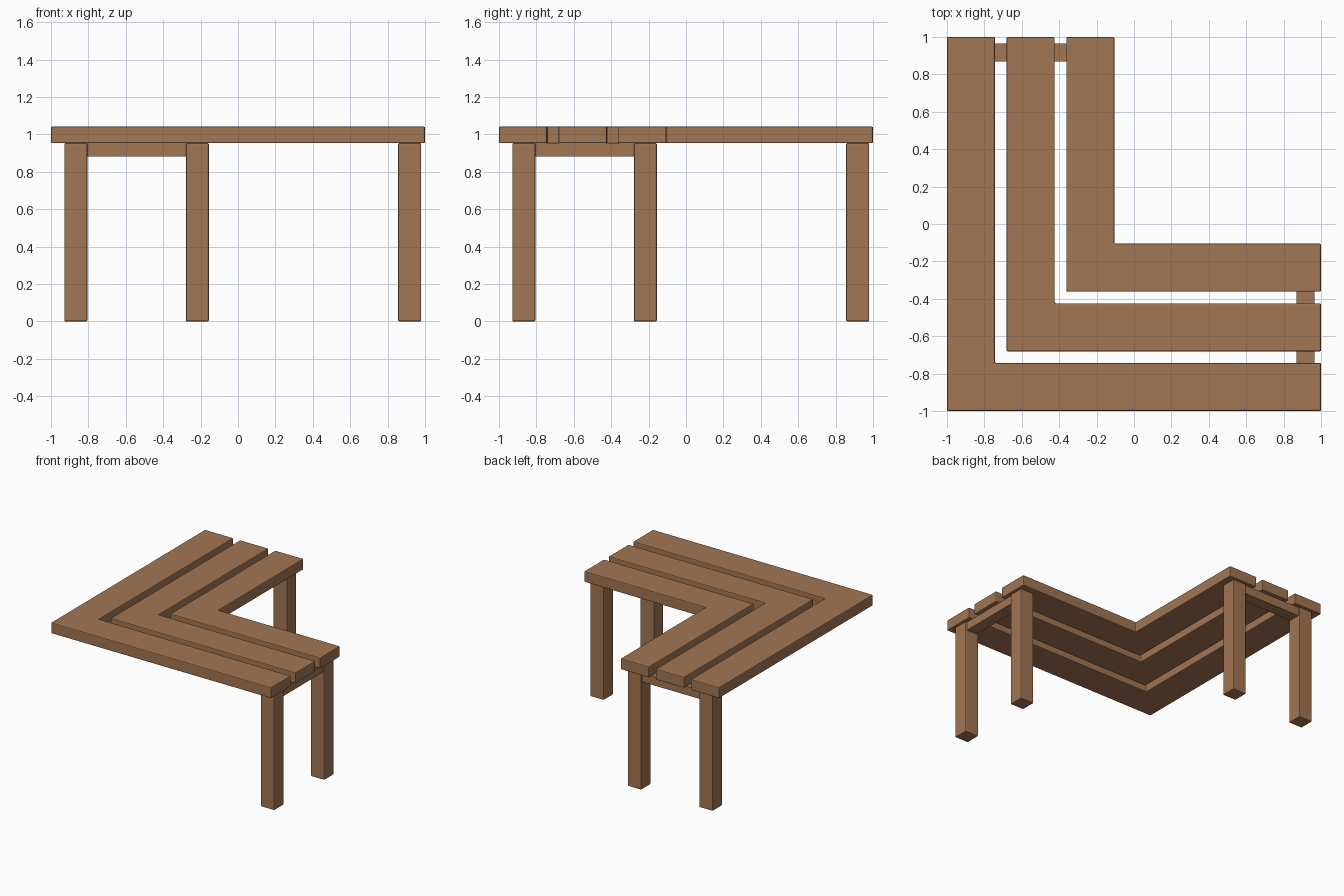
import bpy, bmesh

if "Cube" in bpy.data.objects:
    bpy.data.objects.remove(bpy.data.objects["Cube"])

wood = bpy.data.materials.new("brown wood")
wood.diffuse_color = (0.36, 0.18, 0.087, 1)
wood.use_nodes = True
wood.node_tree.nodes["Principled BSDF"].inputs["Base Color"].default_value = wood.diffuse_color


def prism(name, outline, z0, z1, bevel):
    """Extrude a counter-clockwise outline from z0 to z1 with softened edges."""
    bm = bmesh.new()
    face = bm.faces.new([bm.verts.new((x, y, z0)) for x, y in outline])
    ext = bmesh.ops.extrude_face_region(bm, geom=[face], use_keep_orig=True)
    for v in ext["geom"]:
        if isinstance(v, bmesh.types.BMVert):
            v.co.z = z1
    bmesh.ops.recalc_face_normals(bm, faces=bm.faces)
    if bevel:
        bmesh.ops.bevel(bm, geom=bm.edges[:], offset=bevel, segments=2,
                        profile=0.5, affect='EDGES')
    me = bpy.data.meshes.new(name)
    bm.to_mesh(me)
    bm.free()
    me.materials.append(wood)
    ob = bpy.data.objects.new(name, me)
    bpy.context.collection.objects.link(ob)
    return ob


def box(name, x0, x1, y0, y1, z0, z1, bevel):
    return prism(name, [(x0, y0), (x1, y0), (x1, y1), (x0, y1)], z0, z1, bevel)


# Three nested L-shaped top planks
WIDTH, PITCH = 0.257, 0.319
for i, label in enumerate(("outer", "middle", "inner")):
    a = -1 + i * PITCH
    b = a + WIDTH
    prism(label + "_plank",
          [(a, a), (1, a), (1, b), (b, b), (b, 1), (a, 1)], 0.953, 1.042, 0.007)

# Two legs and a cross rail under the end of each arm
H = 0.0615
END, OUT, INN = 0.918, -0.867, -0.217
for arm in ("back", "right"):
    def place(name, c0, c1, half, z0, z1, bevel):
        across, along = (c0, c1), (END - half, END + half)
        xs, ys = (across, along) if arm == "back" else (along, across)
        box(arm + name, *xs, *ys, z0, z1, bevel)
    place("_outer_leg", OUT - H, OUT + H, H, 0, 0.954, 0.007)
    place("_inner_leg", INN - H, INN + H, H, 0, 0.954, 0.007)
    place("_rail", OUT + H - 0.01, INN - H + 0.01, 0.048, 0.883, 0.954, 0)
